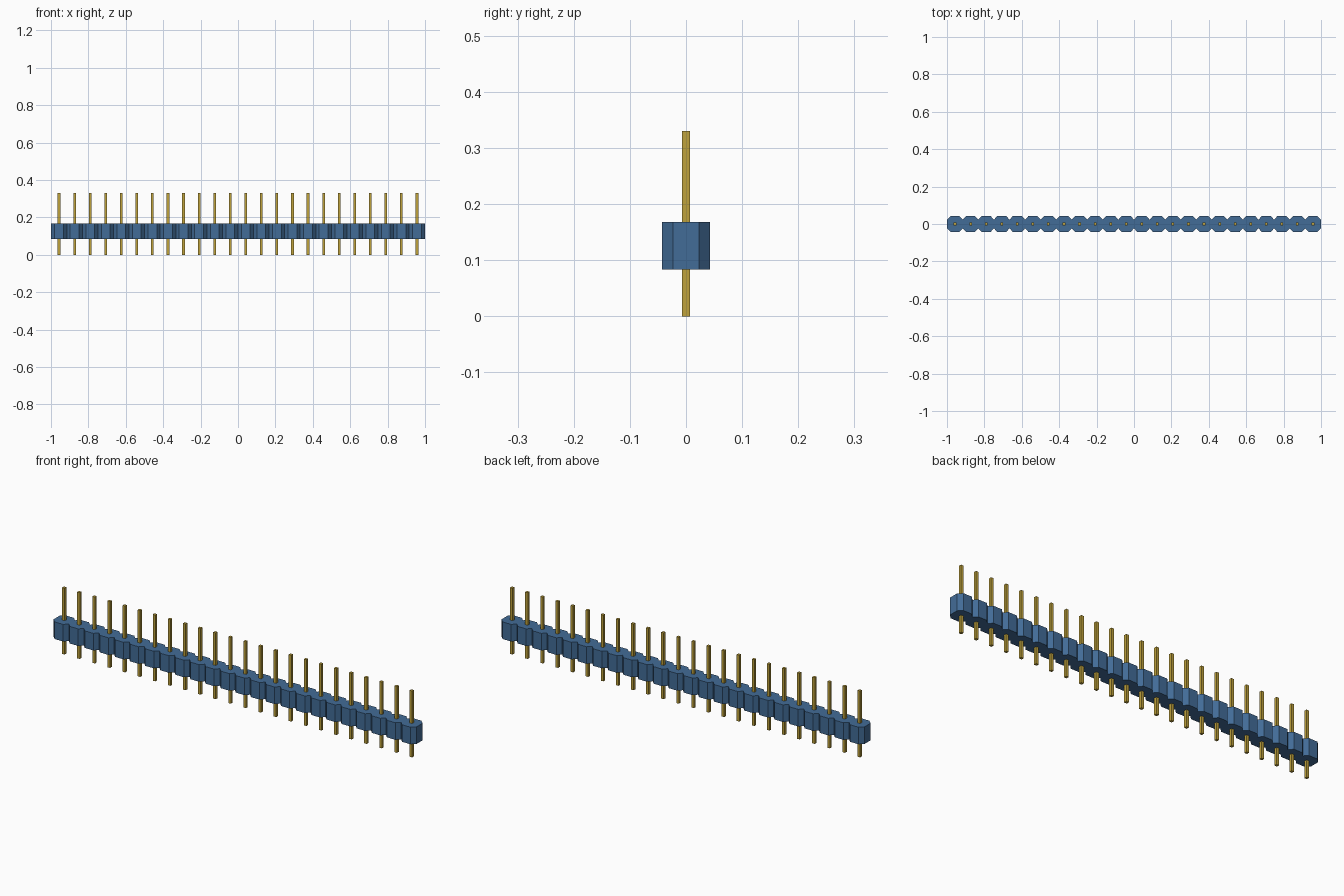
import bpy

cube = bpy.data.objects.get("Cube")
if cube:
    bpy.data.objects.remove(cube, do_unlink=True)

COUNT = 24
PITCH = 0.0832
HALF = 0.0427      # half width of one housing block
FLAT = 0.0235      # half width of its flat sides
BODY_Z = (0.083, 0.168)
PIN_Z = (0.0, 0.33)
PIN_HALF = 0.007


def material(name, rgb):
    m = bpy.data.materials.new(name)
    m.use_nodes = True
    m.diffuse_color = (*rgb, 1)
    m.node_tree.nodes["Principled BSDF"].inputs["Base Color"].default_value = (*rgb, 1)
    return m


def prism(name, outline, z0, z1, mat):
    """Extrude a counter-clockwise outline from z0 to z1."""
    n = len(outline)
    verts = [(x, y, z) for z in (z0, z1) for x, y in outline]
    faces = [list(reversed(range(n))), list(range(n, 2 * n))]
    faces += [(i, (i + 1) % n, (i + 1) % n + n, i + n) for i in range(n)]
    mesh = bpy.data.meshes.new(name)
    mesh.from_pydata(verts, [], faces)
    mesh.materials.append(mat)
    obj = bpy.data.objects.new(name, mesh)
    bpy.context.collection.objects.link(obj)
    return obj


blue = material("blue plastic", (0.055, 0.15, 0.31))
gold = material("gold metal", (0.52, 0.36, 0.045))

# Housing: a strip of octagonal blocks joined into one notched outline
centres = [(i - (COUNT - 1) / 2) * PITCH for i in range(COUNT)]
front = []
for i, c in enumerate(centres):
    if i == 0:
        front.append((-1.0, -FLAT))
    front += [(c - FLAT, -HALF), (c + FLAT, -HALF)]
    front.append((1.0, -FLAT) if i == COUNT - 1 else (c + PITCH / 2, -FLAT))
back = [(x, -y) for x, y in reversed(front)]
prism("housing_strip", front + back, *BODY_Z, blue)

# Pins: one square post through each block
p = PIN_HALF
for i, c in enumerate(centres):
    square = [(c - p, -p), (c + p, -p), (c + p, p), (c - p, p)]
    prism(f"pin_{i + 1:02d}", square, *PIN_Z, gold)
